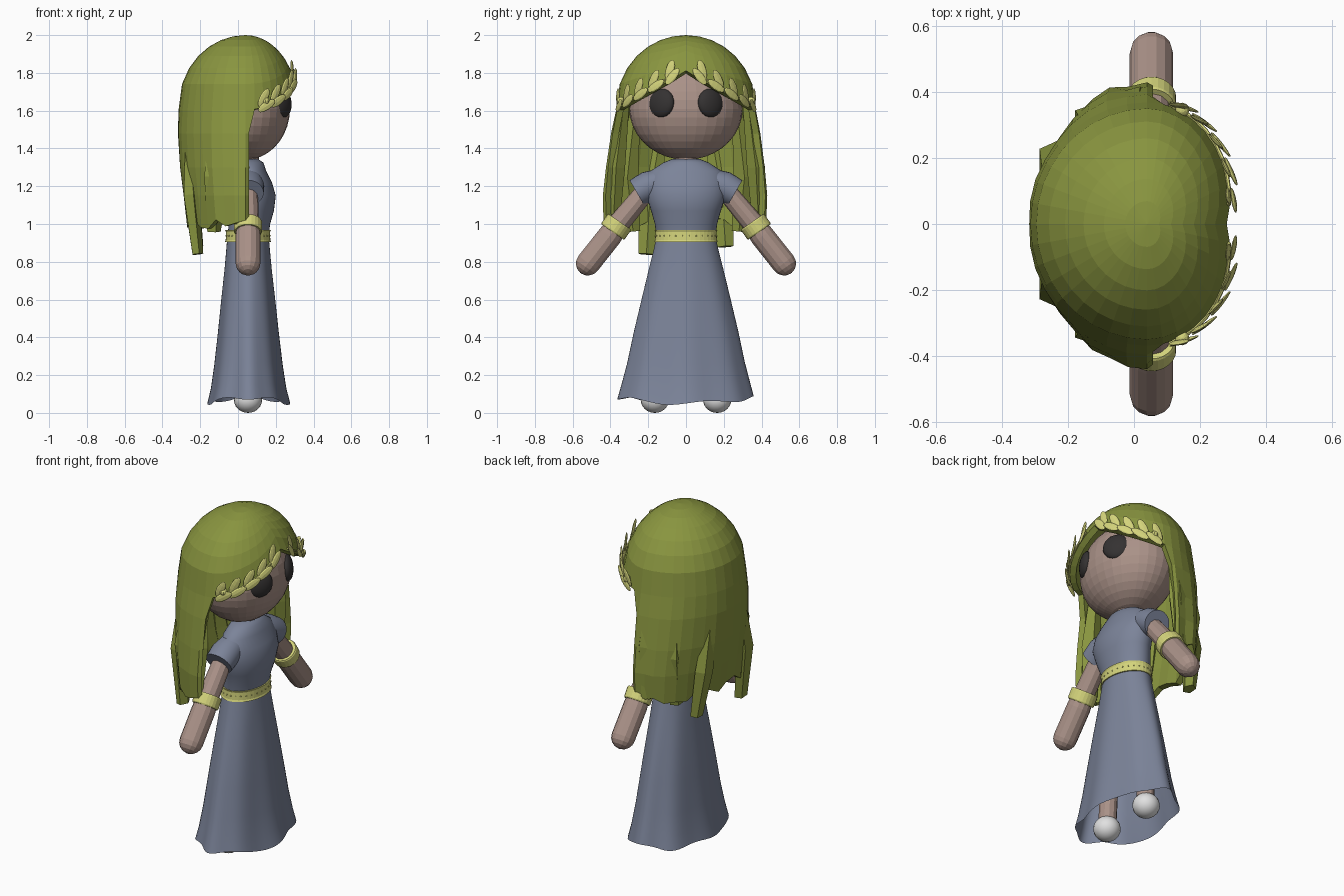
import bpy, bmesh, random
from math import sin, cos, pi, radians, sqrt
from mathutils import Vector, Matrix

random.seed(4)
if "Cube" in bpy.data.objects:
    bpy.data.objects.remove(bpy.data.objects["Cube"])


def material(name, rgb):
    m = bpy.data.materials.new(name)
    m.use_nodes = True
    m.diffuse_color = (*rgb, 1)
    m.node_tree.nodes["Principled BSDF"].inputs["Base Color"].default_value = (*rgb, 1)
    return m


OLIVE = material("olive hair", (0.25, 0.30, 0.05))
SKIN = material("skin", (0.40, 0.285, 0.245))
BLUE = material("blue cloth", (0.20, 0.23, 0.32))
GOLD = material("pale gold", (0.66, 0.66, 0.20))
DARK = material("dark eye", (0.035, 0.032, 0.032))
WHITE = material("white shoe", (0.75, 0.75, 0.75))


def finish(name, bm, mat, smooth=False):
    bmesh.ops.recalc_face_normals(bm, faces=bm.faces)
    mesh = bpy.data.meshes.new(name)
    bm.to_mesh(mesh)
    bm.free()
    mesh.materials.append(mat)
    ob = bpy.data.objects.new(name, mesh)
    bpy.context.collection.objects.link(ob)
    if smooth:
        bpy.ops.object.select_all(action='DESELECT')
        ob.select_set(True)
        bpy.context.view_layer.objects.active = ob
        bpy.ops.object.shade_smooth_by_angle(angle=radians(50))
    return ob


def loft(name, rings, mat, caps=True, smooth=False):
    """Bridge a list of closed rings of points."""
    bm = bmesh.new()
    rows = [[bm.verts.new(p) for p in ring] for ring in rings]
    n = len(rows[0])
    for a, b in zip(rows, rows[1:]):
        for i in range(n):
            j = (i + 1) % n
            bm.faces.new((a[i], a[j], b[j], b[i]))
    if caps:
        bm.faces.new(rows[0])
        bm.faces.new(rows[-1])
    return finish(name, bm, mat, smooth)


def oval(z, cx, rx, ry, n=40):
    return [Vector((cx + rx * cos(2 * pi * i / n), ry * sin(2 * pi * i / n), z)) for i in range(n)]


def tube(name, pts, radii, mat, sides=12, flat=1.0, smooth=False):
    pts = [Vector(p) for p in pts]
    rings = []
    for k, p in enumerate(pts):
        d = (pts[min(k + 1, len(pts) - 1)] - pts[max(k - 1, 0)]).normalized()
        v = d.cross(Vector((1, 0, 0))).normalized()
        u = v.cross(d)
        rings.append([p + radii[k] * (flat * u * cos(2 * pi * i / sides) + v * sin(2 * pi * i / sides))
                      for i in range(sides)])
    return loft(name, rings, mat, True, smooth)


def ball(name, loc, size, mat, seg=24, rows=16, rot=None, smooth=False):
    bm = bmesh.new()
    m = Matrix.Translation(loc) @ (rot or Matrix()) @ Matrix.Diagonal((*size, 1))
    bmesh.ops.create_uvsphere(bm, u_segments=seg, v_segments=rows, radius=1, matrix=m)
    return finish(name, bm, mat, smooth)


def axes(x, y, z):
    return Matrix((x, y, z)).transposed().to_4x4()


# Head, neck and eyes
ball("head", (0.04, 0, 1.61), (0.235, 0.30, 0.27), SKIN, 32, 18)
tube("neck", [(0.05, 0, 1.25), (0.05, 0, 1.42)], [0.06, 0.06], SKIN)
for side, s in (("left", 1), ("right", -1)):
    out = Vector((0.83, 0.54 * s, 0.1)).normalized()
    across = Vector((0, 0, 1)).cross(out).normalized()
    ball(side + "_eye", (0.233, 0.13 * s, 1.64), (0.035, 0.077, 0.077), DARK, 20, 12,
         axes(out, across, out.cross(across)), True)

# Dress: bodice, sleeves and a rippled open skirt
bodice = [(1.345, .055, .05, .07), (1.325, .06, .075, .12), (1.28, .06, .09, .19), (1.22, .07, .11, .21),
          (1.15, .08, .12, .21), (1.07, .075, .115, .185), (1.0, .06, .11, .165), (.92, .053, .108, .155)]
loft("bodice", [oval(*r) for r in bodice], BLUE, True, True)
profile = [(.95, .108, .153), (.86, .116, .172), (.76, .125, .197), (.6, .143, .235), (.42, .162, .277),
           (.25, .182, .312), (.13, .20, .342), (.05, .22, .362)]
skirt = []
for k, (z, rx, ry) in enumerate(profile):
    t = k / (len(profile) - 1)
    ring = oval(z, 0.053, rx, ry, 64)
    for i, p in enumerate(ring):
        a = 2 * pi * i / 64
        f = 1 + t * (0.028 * cos(8 * a) + 0.02 * sin(5 * a + 1 + t)) - 0.03 * t
        p.x, p.y = 0.053 + (p.x - 0.053) * f, p.y * f
        p.z += t * t * (0.03 * sin(a) ** 2 + 0.01 * sin(5 * a))
    skirt.append(ring)
loft("skirt", skirt, BLUE, False, True)

# Belt with rims and studs
belt = [(.905, .115, .160), (.905, .122, .168), (.915, .118, .164), (.958, .117, .162), (.968, .121, .166),
        (.968, .112, .156)]
loft("belt", [oval(z, .053, rx, ry) for z, rx, ry in belt], GOLD, False)
for i in range(28):
    a = 2 * pi * (i + 0.5) / 28
    ball("belt_stud", (.053 + .118 * cos(a), .164 * sin(a), .937), (.004, .004, .004), GOLD, 6, 4)

# Arms, sleeves, armbands, legs and shoes
for side, s in (("left", 1), ("right", -1)):
    tube(side + "_sleeve", [(.055, .13 * s, 1.225), (.055, .2 * s, 1.2), (.055, .26 * s, 1.165)],
         [.07, .08, .077], BLUE, 24, 1.05, True)
    start, end = Vector((.053, .2 * s, 1.19)), Vector((.053, .535 * s, .768))
    elbow, d = Vector((.053, .37 * s, .985)), Vector((0, .57 * s, -.82)).normalized()
    tube(side + "_upper_arm", [start, elbow], [.052, .058], SKIN)
    pts, rad = [elbow - d * .02, elbow + d * .06, end - d * .03], [.06, .066, .066]
    for k in range(1, 5):
        a = k * pi / 8.5
        pts.append(end - d * .03 + d * .066 * sin(a))
        rad.append(.066 * cos(a))
    tube(side + "_forearm", pts, rad, SKIN, 14)
    tube(side + "_armband", [elbow + d * h for h in (-.033, -.026, .026, .033)],
         [.071, .075, .075, .071], GOLD, 24)
    tube(side + "_leg", [(.05, .13 * s, .62), (.053, .163 * s, .08)], [.05, .05], SKIN)
    ball(side + "_shoe", (.053, .165 * s, .07), (.075, .075, .07), WHITE, 20, 12, None, True)


# Hair: a cap with a parted hairline, running into a hanging curtain
def hair_point(a, z):
    r = sqrt(max(0, 1 - ((z - 1.62) / 0.38) ** 2))
    return Vector((.04 + (.28 if cos(a) > 0 else .355) * cos(a) * r, .37 * sin(a) * r, z))


def hairline(a):
    return 1.81 - 0.21 * (abs(sin(a)) if cos(a) > 0 else 1)


bm = bmesh.new()
apex = bm.verts.new((.04, 0, 2.0))
COLS, CAP = 36, 7
curtain = [(1.48, .36, .395), (1.3, .35, .42), (1.15, .33, .435), (1.0, .31, .43)]
grid = []
for i in range(COLS):
    a = 2 * pi * i / COLS
    col = []
    for k in range(1, CAP + 1):
        f = sin(k / CAP * pi / 2 * .95) / sin(pi / 2 * .95)
        fall = 1 - sqrt(1 - min(1, k / CAP) ** 2 * .999)
        z = 2.0 - (2.0 - hairline(a)) * (0.35 * fall + 0.65 * (k / CAP) ** 2)
        col.append(bm.verts.new(hair_point(a, z)))
    if cos(a) < 0.2:
        wob = random.uniform(-.02, .012)
        for k, (z, back, wide) in enumerate(curtain):
            w = 1 + wob * (k + 1) / 2
            drop = random.uniform(-.03, .03) if k == 3 else 0
            front = max(0, cos(a)) * .1
            col.append(bm.verts.new((.04 + front + min(0, cos(a)) * back * w, sin(a) * wide * w, z + drop)))
    grid.append(col)
for i in range(COLS):
    a, b = grid[i], grid[(i + 1) % COLS]
    bm.faces.new((apex, a[0], b[0]))
    for k in range(min(len(a), len(b)) - 1):
        bm.faces.new((a[k], a[k + 1], b[k + 1], b[k]))
hair = finish("hair", bm, OLIVE)
solid = hair.modifiers.new("thickness", 'SOLIDIFY')
solid.thickness = 0.035
solid.offset = -1

# Loose locks under the curtain: side, inner and long back locks
for s in (1, -1):
    tube("side_lock", [(.0, .33 * s, 1.62), (.0, .37 * s, 1.3), (-.01, .385 * s, 1.0)],
         [.03, .05, .035], OLIVE, 5, 1.2)
    tube("inner_lock", [(-.12, .27 * s, 1.6), (-.13, .31 * s, 1.25), (-.13, .28 * s, .96)],
         [.03, .06, .04], OLIVE, 5)
    tube("back_lock", [(-.26, .13 * s, 1.5), (-.25, .19 * s, 1.15), (-.215, .21 * s, .84 if s < 0 else .88)],
         [.03, .065, .045], OLIVE, 5, .7)

# Laurel wreath along the hairline
for side, s in (("left", 1), ("right", -1)):
    stem = [hair_point(s * radians(d), hairline(radians(d)) + .015) * 1.004 for d in range(10, 80, 8)]
    tube(side + "_wreath_stem", stem, [.006] * len(stem), GOLD, 6)
    for k in range(5):
        for lift, lean in ((.055, .45), (.01, 1.6)):
            a = radians(15 + 14 * k - (0 if lift > .03 else 3)) * s
            z = hairline(a) + lift
            p = hair_point(a, z)
            up = (hair_point(a, z + .02) - p).normalized()
            inward = (hair_point(a - s * .05, z) - p).normalized()
            out = inward.cross(up).normalized() * s
            if out.x * cos(a) + out.y * sin(a) < 0:
                out = -out
            length = (up + inward * lean * (.5 if k == 0 else 1) + out * .35).normalized()
            wide = out.cross(length).normalized()
            ball(side + "_wreath_leaf", p + out * .014, (.023, .007, .055), GOLD, 8, 6,
                 axes(wide, length.cross(wide), length))
    ball(side + "_wreath_berry", hair_point(s * radians(68), 1.635) * 1.01, (.022, .022, .022), GOLD, 10, 8)
